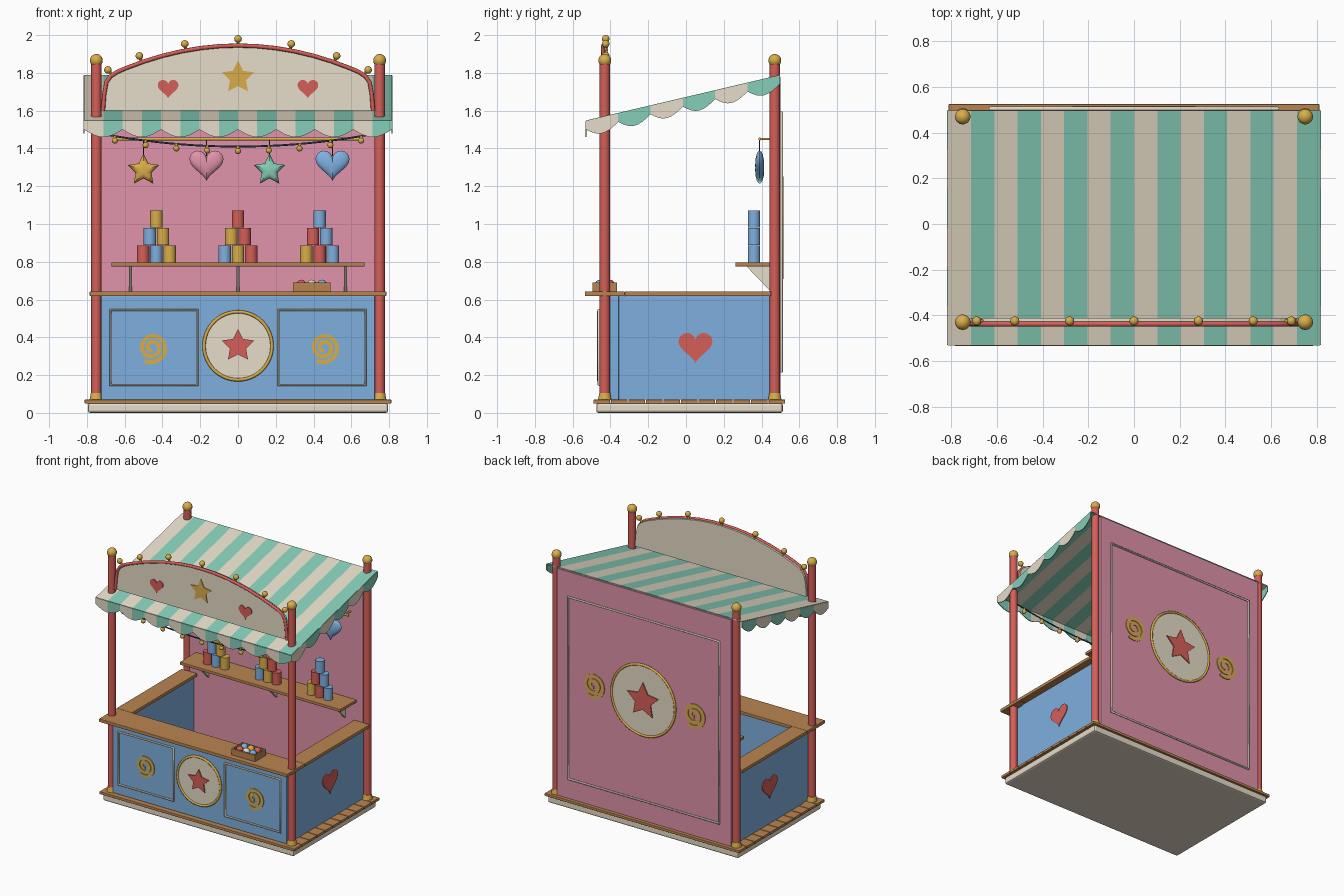
import bpy, bmesh
from math import sin, cos, pi, sqrt, radians
from mathutils import Matrix, Vector

if "Cube" in bpy.data.objects:
    bpy.data.objects.remove(bpy.data.objects["Cube"])


def material(name, hex_code):
    srgb = [int(hex_code[i:i + 2], 16) / 255 for i in (0, 2, 4)]
    colour = [((c + 0.055) / 1.055) ** 2.4 for c in srgb] + [1]
    m = bpy.data.materials.new(name)
    m.use_nodes = True
    m.diffuse_color = colour
    m.node_tree.nodes["Principled BSDF"].inputs["Base Color"].default_value = colour
    return m


CREAM = material("cream", "E6DCC8")
TEAL = material("teal", "86CDB8")
RED = material("red", "D65F58")
GOLD = material("gold", "D9AE4A")
BLUE = material("blue", "7FB0E0")
PINK = material("pink", "E093AA")
WOOD = material("wood", "B98450")
NAVY = material("navy", "33465E")


def finish(name, bm, mats, smooth=True):
    bmesh.ops.recalc_face_normals(bm, faces=bm.faces)
    mesh = bpy.data.meshes.new(name)
    bm.to_mesh(mesh)
    bm.free()
    for m in mats if isinstance(mats, tuple) else (mats,):
        mesh.materials.append(m)
    ob = bpy.data.objects.new(name, mesh)
    bpy.context.collection.objects.link(ob)
    if smooth:
        bpy.ops.object.select_all(action='DESELECT')
        ob.select_set(True)
        bpy.context.view_layer.objects.active = ob
        bpy.ops.object.shade_smooth_by_angle(angle=radians(35))
    return ob


def box(name, x, y, z, mat, bevel=0.004):
    bm = bmesh.new()
    size = [b - a for a, b in (x, y, z)]
    mid = [(a + b) / 2 for a, b in (x, y, z)]
    bmesh.ops.create_cube(bm, size=1, matrix=Matrix.Translation(mid) @ Matrix.Diagonal((*size, 1)))
    if bevel:
        bmesh.ops.bevel(bm, geom=bm.edges[:], offset=bevel, segments=2, affect='EDGES', profile=0.5)
    return finish(name, bm, mat, False)


def cylinder(name, x, y, z0, z1, r, mat, r_top=None):
    bm = bmesh.new()
    bmesh.ops.create_cone(bm, cap_ends=True, segments=24, radius1=r, radius2=r_top or r,
                          depth=z1 - z0, matrix=Matrix.Translation((x, y, (z0 + z1) / 2)))
    return finish(name, bm, mat)


def ball(name, x, y, z, r, mat):
    bm = bmesh.new()
    bmesh.ops.create_uvsphere(bm, u_segments=20, v_segments=12, radius=r,
                              matrix=Matrix.Translation((x, y, z)))
    return finish(name, bm, mat)


def tube(name, points, r, mat, closed=False):
    curve = bpy.data.curves.new(name, 'CURVE')
    curve.dimensions = '3D'
    curve.bevel_depth = r
    curve.bevel_resolution = 2
    curve.use_fill_caps = True
    spline = curve.splines.new('POLY')
    spline.points.add(len(points) - 1)
    for p, co in zip(spline.points, points):
        p.co = (*co, 1)
    spline.use_cyclic_u = closed
    curve.materials.append(mat)
    ob = bpy.data.objects.new(name, curve)
    bpy.context.collection.objects.link(ob)
    bpy.ops.object.select_all(action='DESELECT')
    ob.select_set(True)
    bpy.context.view_layer.objects.active = ob
    bpy.ops.object.convert(target='MESH')
    bpy.ops.object.shade_smooth_by_angle(angle=radians(50))


# Flat outlines, drawn as (across, up)
def circle(r, n=48):
    return [(r * cos(2 * pi * i / n), r * sin(2 * pi * i / n)) for i in range(n)]


def star(r):
    return [(k * sin(i * pi / 5), k * cos(i * pi / 5)) for i in range(10) for k in [r * (0.5 if i % 2 else 1)]]


def heart(w, n=40):
    ts = [2 * pi * i / n for i in range(n)]
    return [(w * sin(t) ** 3 / 2,
             w * (13 * cos(t) - 5 * cos(2 * t) - 2 * cos(3 * t) - cos(4 * t) + 2) / 32) for t in ts]


def spiral(r, n=60):
    edges = ([], [])
    for i in range(n + 1):
        f = i / n
        a = radians(240) + f * 4.2 * pi
        for edge, k in zip(edges, (0, 0.24 * r)):
            d = r * (1 - 0.72 * f) - k
            edge.append((d * cos(a), d * sin(a)))
    return edges[0] + edges[1][::-1]


def plate(name, outline, loc, mat, turn=0, t=0.006):
    bm = bmesh.new()
    face = bm.faces.new([bm.verts.new((u, 0, v)) for u, v in outline])
    new = bmesh.ops.extrude_face_region(bm, geom=[face])["geom"]
    bmesh.ops.translate(bm, vec=(0, -t, 0), verts=[g for g in new if isinstance(g, bmesh.types.BMVert)])
    bm.transform(Matrix.Translation(loc) @ Matrix.Rotation(turn, 4, 'Z'))
    return finish(name, bm, mat, False)


def cushion(name, outline, loc, mat, t=0.024):
    bm = bmesh.new()
    for side in (-1, 1):
        rings = [[bm.verts.new((u * s, side * t * sqrt(1 - s * s), v * s)) for u, v in outline]
                 for s in (1, 0.93, 0.75, 0.45)]
        tip = bm.verts.new((0, side * t, 0))
        for i in range(len(outline)):
            j = i - 1
            for a, b in zip(rings, rings[1:]):
                bm.faces.new((a[i], a[j], b[j], b[i]))
            bm.faces.new((rings[-1][i], rings[-1][j], tip))
    bmesh.ops.remove_doubles(bm, verts=bm.verts, dist=1e-5)
    bm.transform(Matrix.Translation(loc))
    return finish(name, bm, mat)


def frame(name, x0, x1, z0, z1, y, r):
    tube(name, [(x0, y, z0), (x1, y, z0), (x1, y, z1), (x0, y, z1)], r, CREAM, True)


def medallion(name, y, z, r, star_r, turn):
    out = 1 if turn else -1
    plate(name + "_disc", circle(r), (0, y, z), CREAM, turn, 0.009)
    tube(name + "_ring", [(u, y + out * 0.008, z + v) for u, v in circle(r)], 0.009, GOLD, True)
    plate(name + "_star", star(star_r), (0, y + out * 0.009, z), RED, turn, 0.008)


# Plinth and plank floor
box("plinth", (-0.795, 0.795), (-0.475, 0.513), (0, 0.052), CREAM, 0.012)
PLANKS = 11
step = 1.02 / PLANKS
for i in range(PLANKS):
    y = -0.49 + i * step
    box("floor_plank", (-0.812, 0.812), (y, y + step - 0.005), (0.05, 0.07), WOOD, 0.003)

# Posts with finials
for x in (-0.75, 0.75):
    for y in (-0.43, 0.47):
        cylinder("post", x, y, 0.07, 1.85, 0.027, RED)
        cylinder("post_foot", x, y, 0.068, 0.105, 0.036, GOLD, 0.029)
        ball("post_finial", x, y, 1.866, 0.034, GOLD)

# Back wall with its outer decoration
box("back_wall", (-0.725, 0.725), (0.455, 0.5), (0.07, 1.778), PINK, 0)
frame("back_frame", -0.63, 0.63, 0.22, 1.59, 0.505, 0.009)
medallion("back", 0.5, 0.98, 0.265, 0.135, pi)

# Counter body and worktop
box("counter_front", (-0.725, 0.725), (-0.455, -0.355), (0.07, 0.62), BLUE)
box("counter_top_front", (-0.785, 0.785), (-0.535, -0.325), (0.618, 0.643), WOOD)
medallion("front", -0.455, 0.355, 0.18, 0.09, 0)
for s in (-1, 1):
    box("counter_side", sorted((s * 0.685, s * 0.73)), (-0.355, 0.455), (0.07, 0.62), BLUE, 0.002)
    box("counter_top_side", sorted((s * 0.655, s * 0.785)), (-0.325, 0.45), (0.618, 0.643), WOOD)
    plate("side_heart", heart(0.18), (s * 0.73, 0.05, 0.345), RED, s * pi / 2)
    frame("front_frame", s * 0.445 - 0.23, s * 0.445 + 0.23, 0.148, 0.545, -0.46, 0.008)
    plate("front_spiral", spiral(0.09), (s * 0.455, -0.455, 0.345), GOLD)
    plate("back_spiral", spiral(0.105), (s * 0.42, 0.5, 0.98), GOLD, pi)

# Shelf on brackets
box("shelf", (-0.67, 0.67), (0.262, 0.456), (0.775, 0.797), WOOD)
for x in (-0.57, 0, 0.57):
    plate("shelf_bracket", [(0.32, 0.776), (0.456, 0.776), (0.456, 0.635)], (x - 0.008, 0, 0), CREAM, pi / 2, 0.016)

# Can pyramids
CANS = (RED, BLUE, GOLD)
for stack in range(3):
    for row in range(3):
        for i in range(3 - row):
            x = (stack - 1) * 0.432 + (i - 1 + row / 2) * 0.07
            z = 0.797 + row * 0.092
            cylinder("can", x, 0.36, z, z + 0.09, 0.033, CANS[(stack + i + row) % 3])

# Tray of balls
box("tray_floor", (0.29, 0.49), (-0.495, -0.365), (0.643, 0.655), WOOD, 0.001)
for y in (-0.495, -0.377):
    box("tray_long_wall", (0.29, 0.49), (y, y + 0.012), (0.643, 0.69), WOOD, 0.002)
for x in (0.29, 0.478):
    box("tray_end_wall", (x, x + 0.012), (-0.495, -0.365), (0.643, 0.69), WOOD, 0.002)
for i in range(3):
    for j in range(2):
        ball("throwing_ball", 0.335 + i * 0.055, -0.457 + j * 0.054, 0.68, 0.025,
             (RED, CREAM, BLUE, GOLD)[(i + 2 * j) % 4])

# Prize rail with hanging prizes
tube("prize_rail", [(-0.65, 0.39, 1.45), (0.65, 0.39, 1.45)], 0.008, GOLD)
for x in (-0.62, 0.62):
    tube("rail_bracket", [(x, 0.39, 1.45), (x, 0.46, 1.45)], 0.006, GOLD)
for x, z, shape, mat in ((-0.5, 1.285, star(0.088), GOLD), (-0.167, 1.31, heart(0.18), PINK),
                         (0.167, 1.285, star(0.088), TEAL), (0.5, 1.31, heart(0.18), BLUE)):
    cushion("hanging_prize", shape, (x, 0.39, z), mat)
    tube("prize_string", [(x, 0.39, 1.45), (x, 0.39, z + 0.05)], 0.003, NAVY)

# Sagging string of lamps
def sag(x):
    return 1.41 + 0.055 * (x / 0.65) ** 2


tube("lamp_wire", [(x, -0.43, sag(x)) for x in [-0.72 + 0.06 * i for i in range(25)]], 0.005, NAVY)
for i in range(9):
    x = (i - 4) * 0.163
    ball("lamp", x, -0.43, sag(x) - 0.024, 0.016, GOLD)
    cylinder("lamp_cap", x, -0.43, sag(x) - 0.014, sag(x) + 0.004, 0.008, GOLD)

# Striped awning with scalloped valances
X, Y0, Y1, Z0, Z1 = 0.815, -0.53, 0.497, 1.545, 1.786


def slope(y):
    return Z0 + (Z1 - Z0) * (y - Y0) / (Y1 - Y0)


def striped(name, start, end, stripes, low, thick):
    bm = bmesh.new()
    n = stripes * 8
    tops = [Vector(start).lerp(Vector(end), i / n) for i in range(n + 1)]
    rows = [(bm.verts.new(p), bm.verts.new(low(p, i / n))) for i, p in enumerate(tops)]
    for i, (a, b) in enumerate(zip(rows, rows[1:])):
        bm.faces.new((a[0], b[0], b[1], a[1])).material_index = (i // 8) % 2
    ob = finish(name, bm, (CREAM, TEAL), False)
    mod = ob.modifiers.new("thickness", 'SOLIDIFY')
    mod.thickness = thick
    mod.offset = 0


def scallop(count):
    return lambda p, f: p - Vector((0, 0, 0.045 + 0.04 * abs(sin(pi * count * f))))


striped("awning", (-X, Y1, Z1), (X, Y1, Z1), 16, lambda p, f: Vector((p.x, Y0, Z0)), 0.006)
striped("front_valance", (-X, Y0, Z0), (X, Y0, Z0), 16, scallop(8), 0.006)
for x in (-X, X):
    striped("side_valance", (x, Y0, Z0), (x, Y1, Z1), 6, scallop(6), 0.006)

# Arched sign with trim, emblems and knobs
half = [(0.715, 1.6), (0.708, 1.69), (0.697, 1.75), (0.675, 1.782), (0.64, 1.805)]
arch = [(0.6 - 0.1 * i, 1.945 - 0.34 * (0.6 - 0.1 * i) ** 2) for i in range(7)]
right = half + arch
outline = right + [(-u, v) for u, v in right[-2::-1]]
plate("sign_board", outline, (0, -0.412, 0), CREAM, 0, 0.026)
tube("sign_trim", [(u, -0.438, v) for u, v in outline], 0.011, RED)
plate("sign_star", star(0.09), (0, -0.438, 1.775), GOLD)
for s in (-1, 1):
    plate("sign_heart", heart(0.11), (s * 0.37, -0.438, 1.715), RED)
for x, z, tilt in ((0, 1.945, 0), (0.275, 1.919, 0.2), (0.51, 1.857, 0.35), (0.665, 1.79, 0.75)):
    for s in (-1, 1) if x else (1,):
        dx, dz = s * sin(tilt), cos(tilt)
        tube("knob_stem", [(s * x, -0.425, z), (s * x + 0.03 * dx, -0.425, z + 0.03 * dz)], 0.008, GOLD)
        ball("sign_knob", s * x + 0.035 * dx, -0.425, z + 0.035 * dz, 0.02, GOLD)
